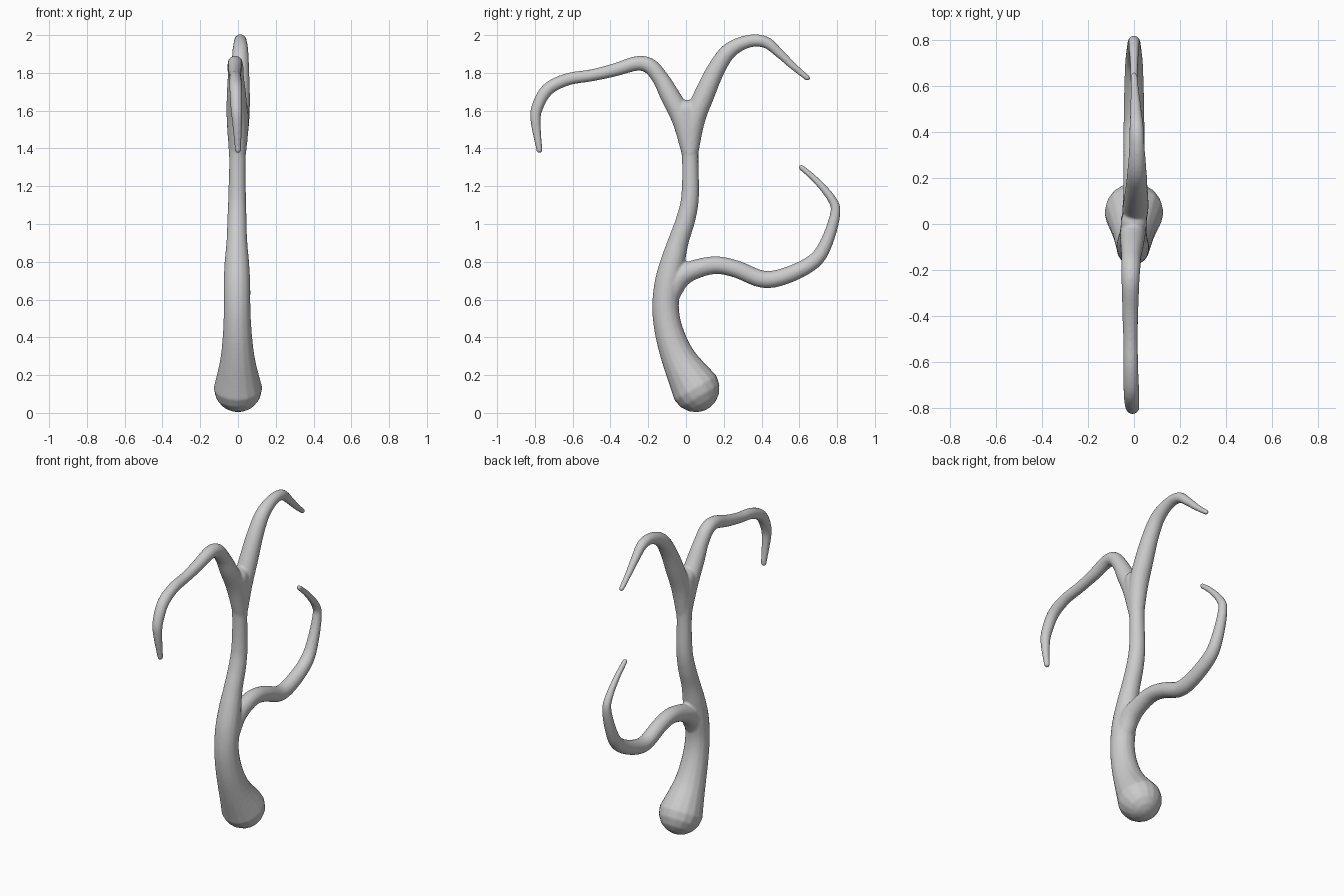
import bpy, bmesh, math
from mathutils import Vector

if "Cube" in bpy.data.objects:
    bpy.data.objects.remove(bpy.data.objects["Cube"])

SIDES, STEPS = 16, 5

# Each limb: sideways x drift, then centre-line points (y, z, radius)
TRUNK = (-0.006, [(0.05, 0.132, 0.129), (-0.035, 0.28, 0.093), (-0.087, 0.42, 0.077),
                  (-0.108, 0.55, 0.071), (-0.097, 0.68, 0.071), (-0.07, 0.80, 0.065),
                  (-0.04, 0.91, 0.055), (0.0, 1.03, 0.051), (0.022, 1.15, 0.047),
                  (0.022, 1.35, 0.044), (0.015, 1.50, 0.056), (0.005, 1.60, 0.058)])
LEFT = (-0.016, [(0.02, 1.38, 0.044), (-0.018, 1.55, 0.056), (-0.085, 1.68, 0.052),
                 (-0.135, 1.77, 0.044), (-0.19, 1.835, 0.042), (-0.26, 1.85, 0.039),
                 (-0.38, 1.815, 0.035), (-0.50, 1.787, 0.032), (-0.63, 1.765, 0.033),
                 (-0.735, 1.71, 0.034), (-0.79, 1.61, 0.031), (-0.795, 1.53, 0.026),
                 (-0.776, 1.39, 0.016)])
RIGHT = (0.013, [(0.022, 1.38, 0.044), (0.045, 1.55, 0.056), (0.095, 1.68, 0.055),
                 (0.16, 1.82, 0.048), (0.23, 1.918, 0.042), (0.33, 1.967, 0.034),
                 (0.42, 1.963, 0.031), (0.49, 1.908, 0.025), (0.57, 1.833, 0.019),
                 (0.644, 1.772, 0.015)])
LOWER = (0.0, [(-0.09, 0.62, 0.055), (-0.035, 0.715, 0.058), (0.05, 0.76, 0.051),
               (0.16, 0.782, 0.047), (0.27, 0.76, 0.046), (0.41, 0.707, 0.046),
               (0.54, 0.73, 0.044), (0.68, 0.805, 0.040), (0.747, 0.91, 0.034),
               (0.791, 1.06, 0.027), (0.77, 1.135, 0.023), (0.69, 1.23, 0.018),
               (0.61, 1.30, 0.015)])


def spline(points):
    """Smooth Catmull-Rom samples through the points."""
    p = [Vector(q) for q in points]
    p = [2 * p[0] - p[1]] + p + [2 * p[-1] - p[-2]]
    out = []
    for a, b, c, d in zip(p, p[1:], p[2:], p[3:]):
        for k in range(STEPS):
            t = k / STEPS
            out.append(0.5 * (2 * b + (c - a) * t + (2 * a - 5 * b + 4 * c - d) * t * t
                              + (3 * b - a - 3 * c + d) * t ** 3))
    return out + [p[-2]]


def add_limb(bm, drift, points):
    """Tapered tube with rounded ends, bending in the y-z plane."""
    s = spline(points)
    n = len(s)
    rings = []
    for i, q in enumerate(s):
        d = s[min(i + 1, n - 1)] - s[max(i - 1, 0)]
        d = Vector((0, d.x, d.y)).normalized()
        x = drift * math.sin(math.pi * min(1, i / (n - 1)))
        rings.append((Vector((x, q.x, q.y)), d, q.z))

    def cap(ring, sign):
        c, d, r = ring
        return [(c + d * sign * r * math.sin(a), d, r * math.cos(a))
                for a in (math.radians(v) for v in (22, 45, 65, 82))]
    rings = cap(rings[0], -1)[::-1] + rings + cap(rings[-1], 1)
    loops = []
    for c, d, r in rings:
        side = Vector((1, 0, 0))
        up = d.cross(side)
        loops.append([bm.verts.new(c + r * (side * math.cos(a) + up * math.sin(a)))
                      for a in (2 * math.pi * k / SIDES for k in range(SIDES))])
    faces = [bm.faces.new(loops[0][::-1]), bm.faces.new(loops[-1])]
    for lo, hi in zip(loops, loops[1:]):
        for k in range(SIDES):
            j = (k + 1) % SIDES
            faces.append(bm.faces.new((lo[k], lo[j], hi[j], hi[k])))
    bmesh.ops.recalc_face_normals(bm, faces=faces)


bm = bmesh.new()
for drift, pts in (TRUNK, LEFT, RIGHT, LOWER):
    add_limb(bm, drift, pts)
mesh = bpy.data.meshes.new("tree_trunk_and_branches")
bm.to_mesh(mesh)
bm.free()
tree = bpy.data.objects.new("tree_trunk_and_branches", mesh)
bpy.context.collection.objects.link(tree)

# Fuse the limbs into one skin and soften the forks
fuse = tree.modifiers.new("fuse", 'REMESH')
fuse.mode = 'VOXEL'
fuse.voxel_size = 0.007
fuse.use_smooth_shade = True
soft = tree.modifiers.new("soften", 'SMOOTH')
soft.factor = 0.5
soft.iterations = 6
